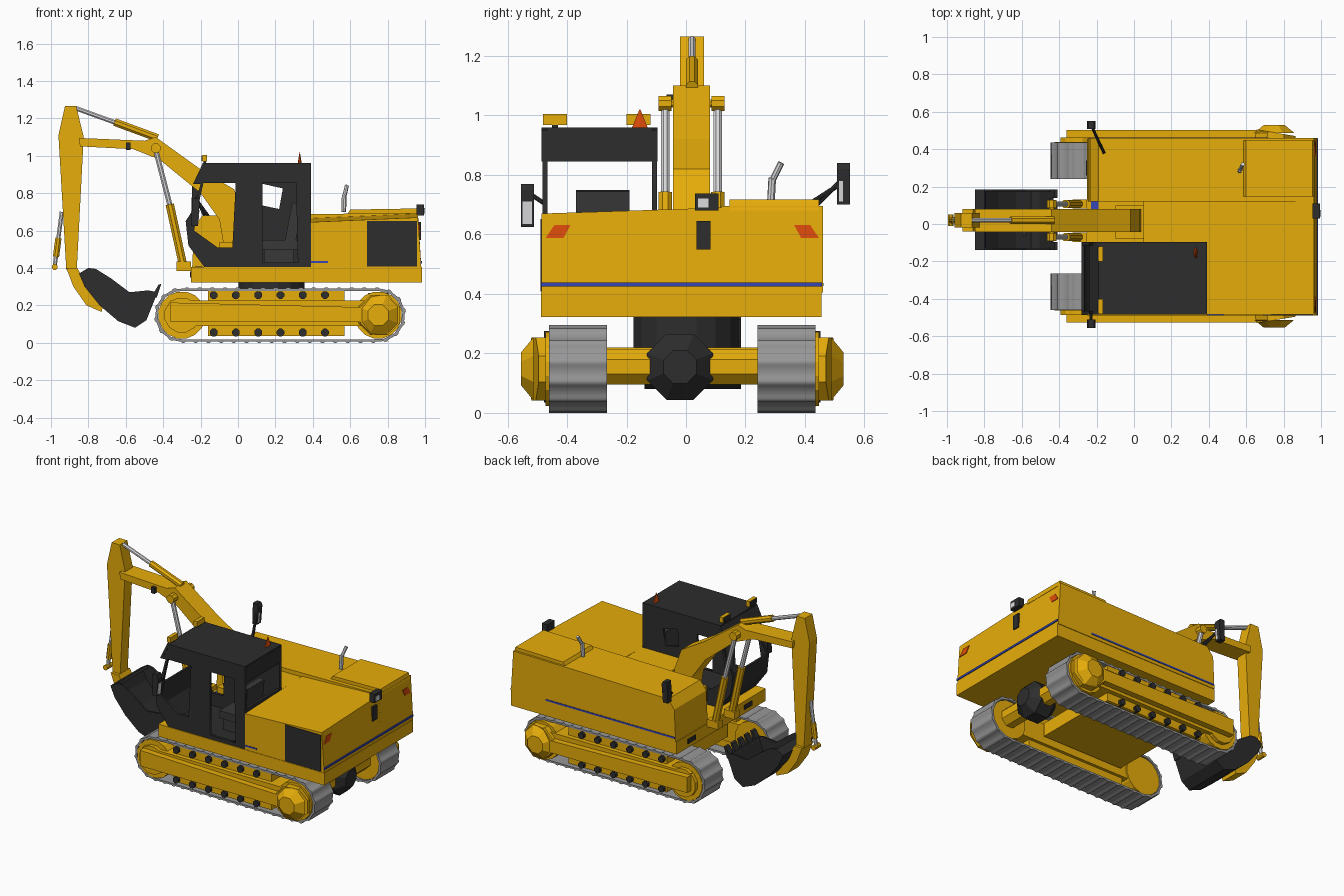
import bpy, bmesh, math
from mathutils import Matrix, Vector

if "Cube" in bpy.data.objects:
    bpy.data.objects.remove(bpy.data.objects["Cube"])


def mat(name, r, g, b):
    m = bpy.data.materials.new(name)
    m.diffuse_color = (r, g, b, 1)
    m.use_nodes = True
    m.node_tree.nodes["Principled BSDF"].inputs["Base Color"].default_value = m.diffuse_color
    return m


YELLOW = mat("machine yellow", 0.80, 0.42, 0.003)
BLACK = mat("cab black", 0.026, 0.026, 0.027)
GREY = mat("track grey", 0.31, 0.31, 0.31)
STEEL = mat("polished steel", 0.72, 0.72, 0.74)
BLUE = mat("stripe blue", 0.035, 0.06, 0.48)
RED = mat("signal orange", 0.72, 0.07, 0.003)
SEAT = mat("seat grey", 0.04, 0.04, 0.042)


def add(name, mesh, m):
    mesh.materials.append(m)
    ob = bpy.data.objects.new(name, mesh)
    bpy.context.collection.objects.link(ob)
    return ob


def from_bm(name, bm, m):
    bmesh.ops.recalc_face_normals(bm, faces=bm.faces)
    me = bpy.data.meshes.new(name)
    bm.to_mesh(me)
    bm.free()
    return add(name, me, m)


def prism(name, pts, y0, y1, m):
    """Side profile (x, z) pushed from y0 to y1."""
    bm = bmesh.new()
    f = bm.faces.new([bm.verts.new((x, y0, z)) for x, z in pts])
    r = bmesh.ops.extrude_face_region(bm, geom=[f])
    vs = [v for v in r["geom"] if isinstance(v, bmesh.types.BMVert)]
    bmesh.ops.translate(bm, vec=(0, y1 - y0, 0), verts=vs)
    return from_bm(name, bm, m)


def box(name, x0, x1, y0, y1, z0, z1, m):
    return prism(name, [(x0, z0), (x1, z0), (x1, z1), (x0, z1)], min(y0, y1), max(y0, y1), m)


def panel(name, loops, y0, y1, m):
    """Side profile with holes: first loop is the outline."""
    cu = bpy.data.curves.new(name, 'CURVE')
    cu.dimensions, cu.fill_mode, cu.extrude = '2D', 'BOTH', abs(y1 - y0) / 2
    for loop in loops:
        s = cu.splines.new('POLY')
        s.points.add(len(loop) - 1)
        for p, (x, z) in zip(s.points, loop):
            p.co = (x, z, 0, 1)
        s.use_cyclic_u = True
    tmp = bpy.data.objects.new(name + "_curve", cu)
    bpy.context.collection.objects.link(tmp)
    dg = bpy.context.evaluated_depsgraph_get()
    me = bpy.data.meshes.new_from_object(tmp.evaluated_get(dg))
    bpy.data.objects.remove(tmp)
    me.transform(Matrix.Translation((0, (y0 + y1) / 2, 0)) @ Matrix.Rotation(math.pi / 2, 4, 'X'))
    me.materials.clear()
    return add(name, me, m)


def rod(name, p0, p1, r0, m, r1=None, n=8):
    p0, p1 = Vector(p0), Vector(p1)
    d = p1 - p0
    bm = bmesh.new()
    bmesh.ops.create_cone(bm, cap_ends=True, segments=n, radius1=r0, radius2=r0 if r1 is None else r1,
                          depth=d.length, matrix=Matrix.Translation((p0 + p1) / 2)
                          @ d.to_track_quat('Z', 'Y').to_matrix().to_4x4() @ Matrix.Rotation(math.pi / n, 4, 'Z'))
    return from_bm(name, bm, m)


# ---- crawler tracks
XF, XR, ZC, CY = -0.30, 0.75, 0.148, -0.0125


def stadium(t, r):
    """Point at fraction t round the track loop, at radius r."""
    s, h = XR - XF, math.pi * 0.14
    d = (t % 1) * 2 * (s + h)
    if d < s:
        return (XF + d, ZC - r)
    if d < s + h:
        a = -math.pi / 2 + (d - s) / 0.14
        return (XR + r * math.cos(a), ZC + r * math.sin(a))
    if d < 2 * s + h:
        return (XR - (d - s - h), ZC + r)
    a = math.pi / 2 + (d - 2 * s - h) / 0.14
    return (XF + r * math.cos(a), ZC + r * math.sin(a))


belt = [stadium((i + f) / 44, r) for i in range(44) for f, r in ((0, .148), (.2, .148), (.3, .142), (.9, .142))]
inner = [stadium(i / 44, .130) for i in range(44)]
for s, side in ((-1, "near"), (1, "far")):
    Y = lambda o: CY + s * o
    panel(side + "_track_belt", [belt, inner], min(Y(.2525), Y(.4475)), max(Y(.2525), Y(.4475)), GREY)
    box(side + "_track_frame", -0.36, 0.74, Y(.27), Y(.475), 0.09, 0.225, YELLOW)
    prism(side + "_frame_rail", [(-0.36, .11), (.66, .11), (.70, .148), (.66, .19), (-0.36, .215)],
          min(Y(.475), Y(.515)), max(Y(.475), Y(.515)), YELLOW)
    box(side + "_upper_roller_plate", -0.16, 0.57, Y(.29), Y(.445), 0.215, 0.28, YELLOW)
    box(side + "_lower_roller_plate", -0.16, 0.57, Y(.29), Y(.445), 0.035, 0.09, YELLOW)
    rod(side + "_idler", (XF, Y(.26), ZC), (XF, Y(.45), ZC), .127, YELLOW, n=16)
    rod(side + "_idler_hub", (XF, Y(.45), ZC), (XF, Y(.475), ZC), .095, YELLOW, n=12)
    rod(side + "_sprocket", (XR, Y(.26), ZC), (XR, Y(.46), ZC), .127, YELLOW, n=16)
    rod(side + "_drive_hub", (XR, Y(.44), ZC), (XR + .01, Y(.5), ZC), .115, YELLOW, n=8)
    rod(side + "_drive_cap", (XR, Y(.5), ZC), (XR, Y(.542), ZC), .115, YELLOW, .06, n=8)
    for i in range(6):
        for z in (0.055, 0.255):
            x = -0.13 + i * 0.119
            rod(side + "_roller", (x, Y(.43), z), (x, Y(.465), z), .022, BLACK)

# ---- undercarriage
box("centre_frame", -0.12, 0.48, -0.27, 0.25, 0.13, 0.22, YELLOW)
rod("turntable", (.18, 0, .2), (.18, 0, .33), .18, BLACK, n=16)
rod("rear_axle", (XR, -.27, .155), (XR, .25, .155), .065, YELLOW)
rod("axle_gearbox", (XR - .05, -.02, .155), (XR + .05, -.02, .155), .12, BLACK)
for s in (-1, 1):
    rod("gearbox_cap", (XR + s * .05, -.02, .155), (XR + s * .105, -.02, .155), .12, BLACK, .06)

# ---- upper body
box("base_deck", -0.25, 0.983, -0.488, 0.456, 0.322, 0.405, YELLOW)
engine = prism("engine_body", [(.39, .405), (.98, .405), (.962, .69), (.39, .665)], -0.485, 0.12, YELLOW)
for v in engine.data.vertices:  # deck falls towards the near side
    if v.co.z > .6 and v.co.y < -.4:
        v.co.z -= .02
box("centre_body", 0.05, 0.39, -0.10, 0.12, 0.405, 0.66, YELLOW)
prism("side_body", [(-.245, .405), (.98, .405), (.962, .695), (-.19, .68), (-.235, .62)], 0.12, 0.46, YELLOW)
prism("engine_hood", [(.58, .68), (.965, .68), (.955, .718), (.6, .712)], 0.147, 0.447, YELLOW)
box("side_vent", 0.69, 0.957, -0.489, -0.48, 0.408, 0.652, BLACK)
box("rear_stripe", 0.975, 0.984, -0.487, 0.457, 0.425, 0.438, BLUE)
box("near_stripe", 0.39, 0.48, -0.488, -0.481, 0.426, 0.436, BLUE)
box("far_stripe", -0.24, 0.72, 0.455, 0.463, 0.426, 0.437, BLUE)
box("floor_plate", -0.23, -0.19, 0.08, 0.145, 0.40, 0.409, BLUE)
for y in (-0.3, 0.3):
    box("front_marker", -0.256, -0.248, y - .04, y + .04, 0.35, 0.38, BLACK)
box("rear_latch", 0.965, 0.978, 0.036, 0.082, 0.55, 0.645, BLACK)
for s, y in ((1, -0.43), (-1, 0.405)):
    # slanted rear reflectors
    bm = bmesh.new()
    bm.faces.new([bm.verts.new((x, y + s * a, z)) for x, a, z in
                  ((.9725, -.042, .588), (.9725, .018, .588), (.9695, .042, .632), (.9695, -.012, .632))])
    bm.faces.ensure_lookup_table()
    r = bmesh.ops.extrude_face_region(bm, geom=bm.faces[:])
    bmesh.ops.translate(bm, vec=(-.008, 0, 0), verts=[v for v in r["geom"] if isinstance(v, bmesh.types.BMVert)])
    from_bm("rear_reflector", bm, RED)
box("rear_camera", 0.955, 0.995, 0.03, 0.11, 0.68, 0.738, BLACK)
box("rear_camera_glass", 0.993, 0.999, 0.04, 0.075, 0.69, 0.72, STEEL)
rod("exhaust_pipe", (.565, .285, .70), (.568, .29, .79), .013, STEEL)
rod("exhaust_tip", (.568, .29, .78), (.582, .32, .84), .011, STEEL)

# ---- cab
outline = [(-.19, .955), (.39, .955), (.39, .40), (-.18, .405), (-.265, .52), (-.28, .65), (-.235, .72),
           (-.2, .85), (-.24, .85)]
front_window = [(-.185, .855), (-.012, .855), (-.03, .51), (-.11, .51), (-.235, .60), (-.215, .72)]
door_window = [(.13, .855), (.31, .855), (.32, .43), (.13, .43)]
back_window = [(.13, .85), (.24, .825), (.22, .715), (.125, .735)]
panel("cab_door_side", [outline, front_window, door_window], -0.483, -0.465, BLACK)
panel("cab_inner_side", [outline, front_window, back_window], -0.115, -0.097, BLACK)
prism("cab_roof", [(-.19, .96), (.39, .96), (.39, .93), (-.18, .93)], -0.485, -0.095, BLACK)
prism("cab_visor", [(-.19, .955), (-.24, .85), (-.225, .85), (-.17, .955)], -0.485, -0.095, BLACK)
box("cab_rear_header", .372, .391, -0.485, -0.095, .845, .95, BLACK)
box("cab_rear_wall", .372, .391, -0.485, -0.095, .40, .67, BLACK)
prism("cab_front_panel", [(-.18, .405), (-.265, .52), (-.28, .65), (-.265, .65), (-.25, .525), (-.165, .405)],
      -0.48, -0.10, BLACK)
box("cab_floor", -.18, .38, -0.47, -0.11, .40, .425, BLACK)
box("seat_base", .14, .30, -.36, -.2, .42, .50, SEAT)
box("seat_cushion", .12, .32, -.37, -.19, .50, .55, SEAT)
prism("seat_back", [(.25, .54), (.31, .54), (.33, .745), (.29, .75)], -.37, -.19, SEAT)
for y in (-.44, -.16):
    box("roof_light", -.19, -.165, y - .04, y + .04, .968, 1.004, YELLOW)
    box("roof_light_glass", -.195, -.189, y - .035, y + .035, .972, 1.0, BLACK)
    box("roof_light_foot", -.185, -.17, y - .01, y + .01, .955, .97, BLACK)
beacon = rod("beacon", (.33, -.155, .96), (.33, -.155, 1.02), .03, RED, .002, n=6)
for v in beacon.data.vertices:  # flattened cone
    v.co.x = .33 + (v.co.x - .33) * .35

# ---- mirrors
for name, y, z0, z1 in (("near", -.533, .625, .77), ("far", .53, .70, .84)):
    prism(name + "_mirror", [(-.25, z0), (-.215, z0), (-.205, z1 - .02), (-.215, z1), (-.245, z1)],
          y - .022, y + .022, BLACK)
    prism(name + "_mirror_glass", [(-.216, z0 + .01), (-.212, z0 + .01), (-.206, z1 - .06), (-.21, z1 - .06)],
          y - .016, y + (.016 if name == "near" else -.002), STEEL)
rod("near_mirror_arm", (-.23, -.47, .70), (-.23, -.53, .74), .008, BLACK)
rod("far_mirror_arm", (-.16, .38, .68), (-.225, .52, .77), .008, BLACK)
rod("far_mirror_brace", (-.18, .42, .68), (-.225, .52, .78), .008, BLACK)

# ---- boom and stick
prism("boom", [(-.85, 1.095), (-.845, 1.05), (-.56, 1.035), (-.42, .98), (-.2, .80), (-.1, .66), (-.07, .48),
               (.04, .48), (.03, .68), (-.02, .82), (-.19, .92), (-.44, 1.10), (-.5, 1.08)], -.044, .08, YELLOW)
box("boom_foot", -.1, .05, -.08, .10, .40, .54, YELLOW)
prism("stick", [(-.925, 1.265), (-.865, 1.265), (-.825, 1.1), (-.862, .39), (-.918, .39), (-.96, 1.11)],
      -.02, .06, YELLOW)
box("boom_light", -.60, -.575, -.065, -.04, 1.03, 1.07, BLACK)
for y in (-.07, .107):
    rod("boom_cylinder_barrel", (-.295, y, .42), (-.365, y, .74), .024, YELLOW)
    rod("boom_cylinder_rod", (-.36, y, .72), (-.44, y, 1.03), .015, STEEL)
    rod("boom_cylinder_eye", (-.44, y - .022, 1.04), (-.44, y + .022, 1.04), .028, YELLOW)
    box("boom_cylinder_bracket", -.33, -.25, y - .025, y + .025, .385, .435, YELLOW)
rod("boom_cylinder_pin", (-.44, -.08, 1.04), (-.44, .117, 1.04), .015, YELLOW)
rod("stick_cylinder_rod", (-.87, .02, 1.255), (-.63, .02, 1.168), .013, STEEL)
rod("stick_cylinder_barrel", (-.66, .02, 1.18), (-.43, .02, 1.095), .022, YELLOW)
rod("bucket_cylinder_barrel", (-.96, .02, .56), (-.973, .02, .46), .018, YELLOW)
rod("bucket_cylinder_rod", (-.942, .02, .70), (-.98, .02, .41), .012, STEEL)
rod("bucket_cylinder_eye", (-.98, -.01, .405), (-.98, .05, .405), .017, YELLOW)
prism("bucket_link", [(-.918, .40), (-.86, .40), (-.80, .30), (-.72, .20), (-.73, .165), (-.81, .20), (-.88, .30)],
      -.04, .08, YELLOW)

# ---- bucket
shell = [(-.80, .40), (-.85, .37), (-.82, .30), (-.74, .20), (-.64, .115), (-.55, .08), (-.49, .12), (-.43, .27)]
lip = [(-.45, .27), (-.505, .135), (-.55, .10), (-.63, .135), (-.725, .215), (-.80, .305), (-.825, .36), (-.79, .385)]
prism("bucket_shell", shell + lip, -.14, .185, BLACK)
for y in (-.14, .173):
    prism("bucket_cheek", shell + [(-.48, .28), (-.58, .27), (-.68, .345), (-.76, .395)], y, y + .012, BLACK)
for i in range(5):
    y = -.14 + i * .07
    prism("bucket_tooth", [(-.46, .25), (-.435, .24), (-.41, .315), (-.425, .31)], y, y + .045, BLACK)
